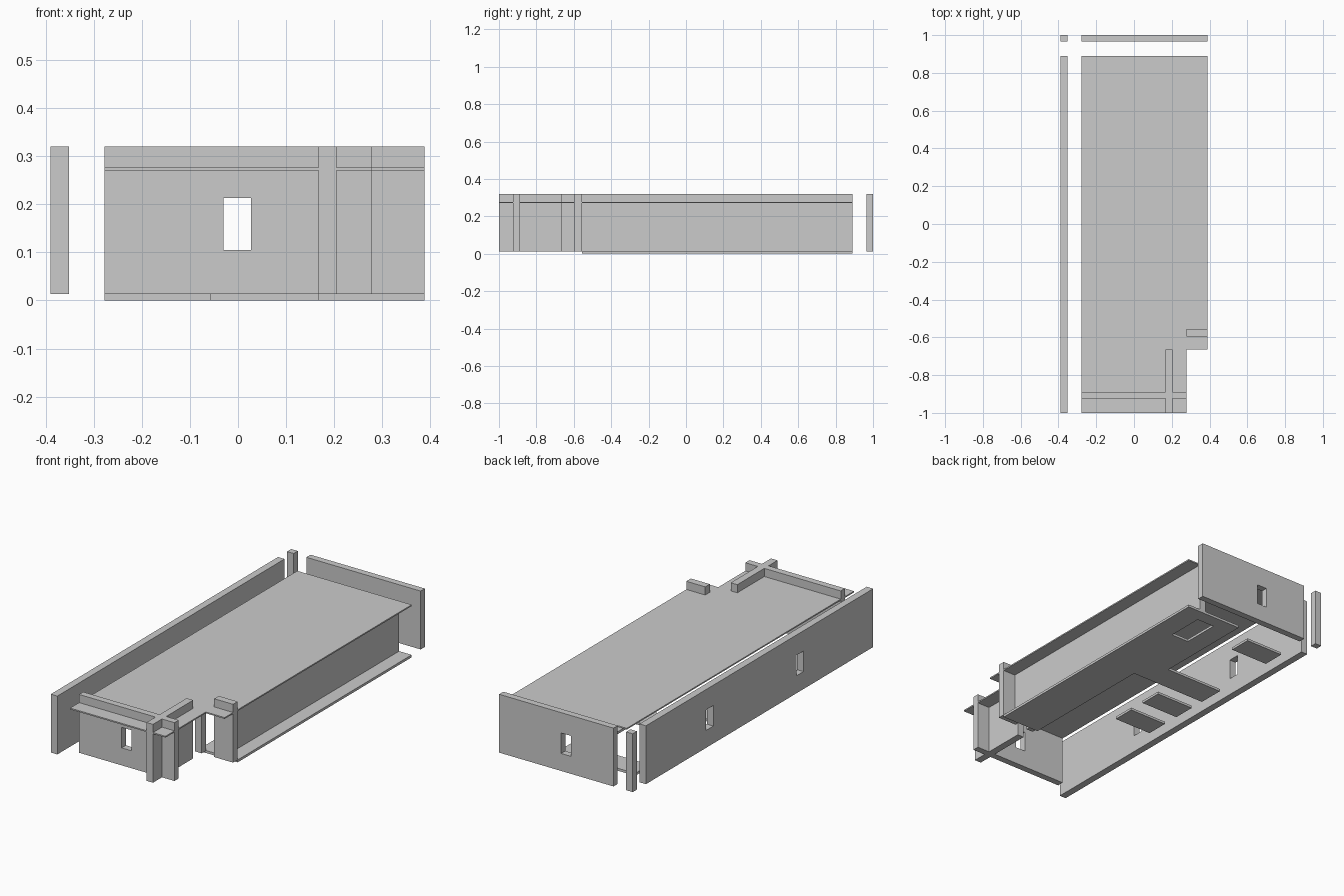
import bpy, bmesh
from mathutils import Vector

if "Cube" in bpy.data.objects:
    bpy.data.objects.remove(bpy.data.objects["Cube"])

T = 0.013      # top of the floor slab
H = 0.32       # top of the tall walls
ROOF = (0.27, 0.277)
WIN_Z = (0.105, 0.213)


def plate(name, us, vs, axis, d0, d1, empty=()):
    """Flat panel made of grid cells, some left empty, extruded along an axis."""
    order = {'x': (2, 0, 1), 'y': (0, 2, 1), 'z': (0, 1, 2)}[axis]

    def place(u, v, d):
        return Vector([(u, v, d)[i] for i in order])

    bm = bmesh.new()
    grid = [[bm.verts.new(place(u, v, d0)) for v in vs] for u in us]
    for i in range(len(us) - 1):
        for j in range(len(vs) - 1):
            if (i, j) not in empty:
                bm.faces.new((grid[i][j], grid[i + 1][j],
                              grid[i + 1][j + 1], grid[i][j + 1]))
    base = bm.faces[:]
    out = bmesh.ops.extrude_face_region(bm, geom=base, use_keep_orig=True)
    moved = [g for g in out['geom'] if isinstance(g, bmesh.types.BMVert)]
    bmesh.ops.translate(bm, verts=moved, vec=place(0, 0, d1 - d0))
    loose = [v for v in bm.verts if not v.link_faces]
    bmesh.ops.delete(bm, geom=loose, context='VERTS')
    bmesh.ops.recalc_face_normals(bm, faces=bm.faces[:])
    me = bpy.data.meshes.new(name)
    bm.to_mesh(me)
    bm.free()
    ob = bpy.data.objects.new(name, me)
    bpy.context.collection.objects.link(ob)
    return ob


def box(name, x, y, z):
    return plate(name, x, y, 'z', z[0], z[1])


# Walls pierced by windows
wall_z = (T, *WIN_Z, H)
plate("front_wall", (-0.278, -0.03, 0.027, 0.278), wall_z, 'y', -0.925, -0.89, {(1, 1)})
plate("back_wall", (-0.278, -0.03, 0.027, 0.388), wall_z, 'y', 0.965, 1.0, {(1, 1)})
plate("left_wall", (-1.0, -0.42, -0.36, 0.33, 0.39, 0.89), wall_z, 'x',
      -0.39, -0.352, {(1, 1), (3, 1)})

# Plain walls and posts
box("corner_post", (-0.39, -0.352), (0.965, 1.0), (T, H))
box("right_wall", (0.278, 0.315), (-0.557, 0.89), (T, ROOF[0]))
box("porch_side_wall", (0.167, 0.205), (-1.0, -0.665), (T, H))
box("porch_end_wall", (0.278, 0.388), (-0.595, -0.557), (T, H))
box("door_post", (0.167, 0.205), (-0.595, -0.557), (T, ROOF[0]))

# Roof with the notched front right corner
plate("roof", (-0.278, 0.278, 0.388), (-1.0, -0.665, 0.89), 'z', *ROOF, {(1, 0)})

# Floor with a strip on the right, a cross strip and a hatch opening
plate("floor", (-0.278, 0.06, 0.167, 0.27, 0.388),
      (-0.557, 0.2, 0.34, 0.62, 0.82, 0.89), 'z', 0.0, T,
      {(0, 0), (1, 0), (0, 2), (0, 3), (0, 4), (2, 3)})

# Separate floor pads along the left side
for i, y in enumerate((-0.15, 0.06, 0.76)):
    box(f"floor_pad_{i + 1}", (-0.278, -0.057), (y - 0.06, y + 0.06), (0.0, T))
